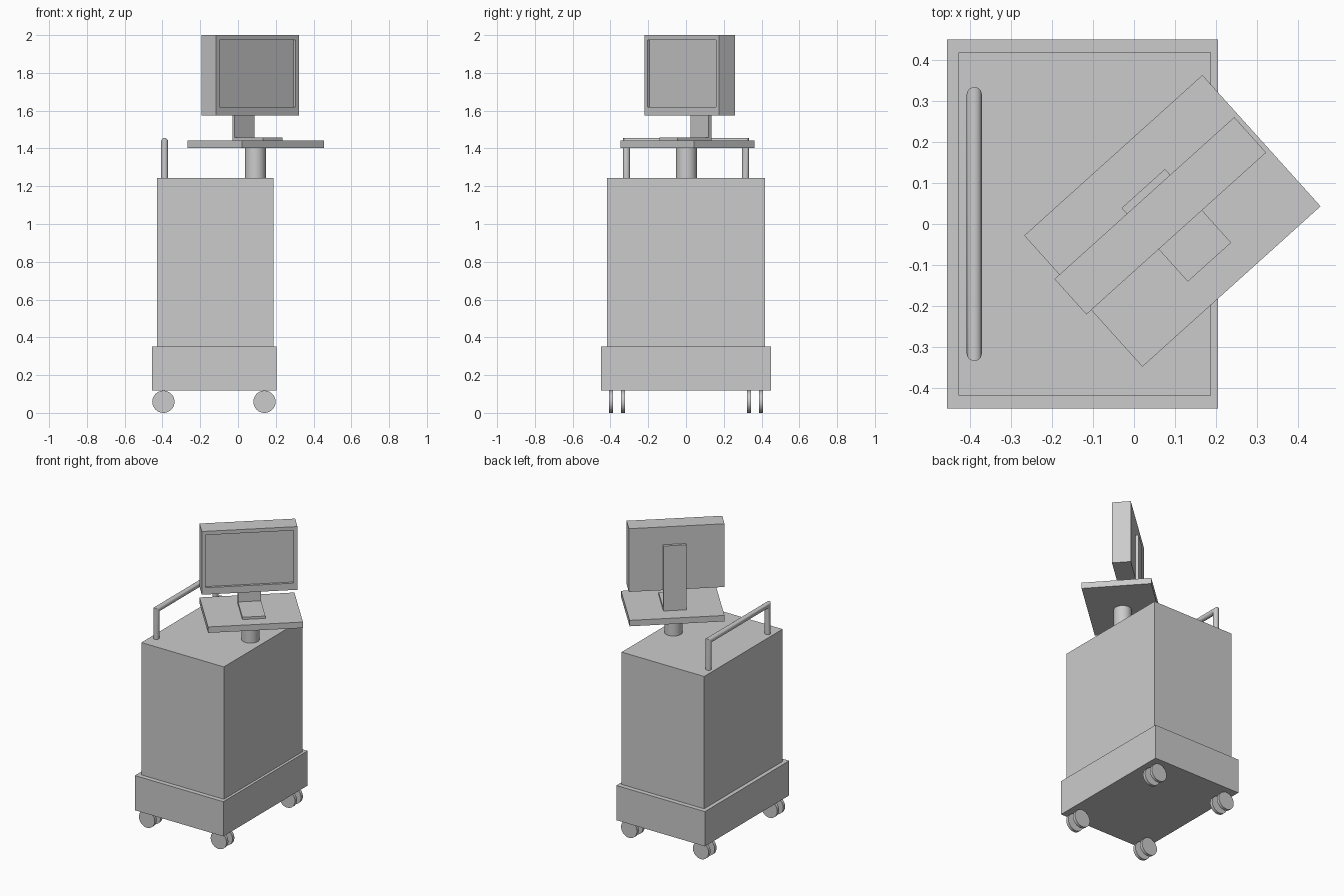
import bpy, bmesh, math
from mathutils import Matrix, Vector

if "Cube" in bpy.data.objects:
    bpy.data.objects.remove(bpy.data.objects["Cube"])

# Swivel frame shared by tray, stand and monitor
SWIVEL = Matrix.Translation((0.0935, 0.0075, 0)) @ Matrix.Rotation(math.radians(42), 4, 'Z')


def finish(name, bm, smooth=False, matrix=None):
    if matrix is not None:
        bm.transform(matrix)
    bmesh.ops.recalc_face_normals(bm, faces=bm.faces[:])
    me = bpy.data.meshes.new(name)
    bm.to_mesh(me)
    bm.free()
    ob = bpy.data.objects.new(name, me)
    bpy.context.collection.objects.link(ob)
    if smooth:
        bpy.ops.object.select_all(action='DESELECT')
        ob.select_set(True)
        bpy.context.view_layer.objects.active = ob
        bpy.ops.object.shade_smooth_by_angle(angle=math.radians(35))
    return ob


def box_bm(x, y, z):
    bm = bmesh.new()
    bmesh.ops.create_cube(bm, size=1)
    for v in bm.verts:
        v.co = Vector([(r[0] + r[1]) / 2 + c * (r[1] - r[0]) for r, c in zip((x, y, z), v.co)])
    return bm


def box(name, x, y, z, matrix=None):
    return finish(name, box_bm(x, y, z), matrix=matrix)


def cylinder(name, centre, radius, depth, axis='Z', segments=32):
    bm = bmesh.new()
    bmesh.ops.create_cone(bm, cap_ends=True, segments=segments,
                          radius1=radius, radius2=radius, depth=depth)
    turn = Matrix.Rotation(math.pi / 2, 4, 'X') if axis == 'Y' else Matrix()
    return finish(name, bm, True, Matrix.Translation(centre) @ turn)


# Cabinet
box("base_plinth", (-0.455, 0.205), (-0.449, 0.449), (0.118, 0.352))
box("cabinet_body", (-0.428, 0.187), (-0.418, 0.418), (0.352, 1.244))

# Twin-disc casters
for x, end in ((-0.395, "left"), (0.14, "right")):
    for sy, side in ((-1, "front"), (1, "back")):
        for y, pos in ((0.333, "inner"), (0.397, "outer")):
            cylinder(f"caster_{side}_{end}_{pos}", (x, sy * y, 0.059), 0.059, 0.02, 'Y')

# Push handle: round bar with mitred corners
bm = bmesh.new()
R, N, HX, HY, HZ = 0.0185, 24, -0.389, 0.315, 1.437
rings = []
for sy, corner in ((-1, False), (-1, True), (1, True), (1, False)):
    ring = []
    for i in range(N):
        a = 2 * math.pi * i / N
        z = HZ + R * math.sin(a) if corner else 1.24
        ring.append(bm.verts.new((HX + R * math.cos(a), sy * (HY + R * math.sin(a)), z)))
    rings.append(ring)
for a, b in zip(rings, rings[1:]):
    for i in range(N):
        j = (i + 1) % N
        bm.faces.new((a[i], a[j], b[j], b[i]))
bm.faces.new(rings[0])
bm.faces.new(rings[-1])
finish("push_handle", bm, True)

# Tray on its column
cylinder("tray_column", (0.092, 0.002, 1.322), 0.055, 0.164)
box("swivel_tray", (-0.292, 0.292), (-0.215, 0.215), (1.402, 1.442), SWIVEL)

# Monitor stand
box("stand_foot", (-0.071, 0.071), (-0.135, 0.106), (1.442, 1.458), SWIVEL)
box("stand_upright", (-0.071, 0.071), (0.087, 0.106), (1.442, 1.88), SWIVEL)

# Monitor with recessed screen
bm = box_bm((-0.308, 0.281), (-0.029, 0.087), (1.574, 2.0))
front = min(bm.faces, key=lambda f: f.calc_center_median().y)
bmesh.ops.inset_region(bm, faces=[front], thickness=0.033)
for v in front.verts:
    v.co.z = 1.62 if v.co.z < 1.8 else 1.975
inner = bmesh.ops.extrude_face_region(bm, geom=[front])
for v in inner["geom"]:
    if isinstance(v, bmesh.types.BMVert):
        v.co.y += 0.016
if front.is_valid:
    bmesh.ops.delete(bm, geom=[front], context='FACES_ONLY')
finish("monitor", bm, matrix=SWIVEL)
